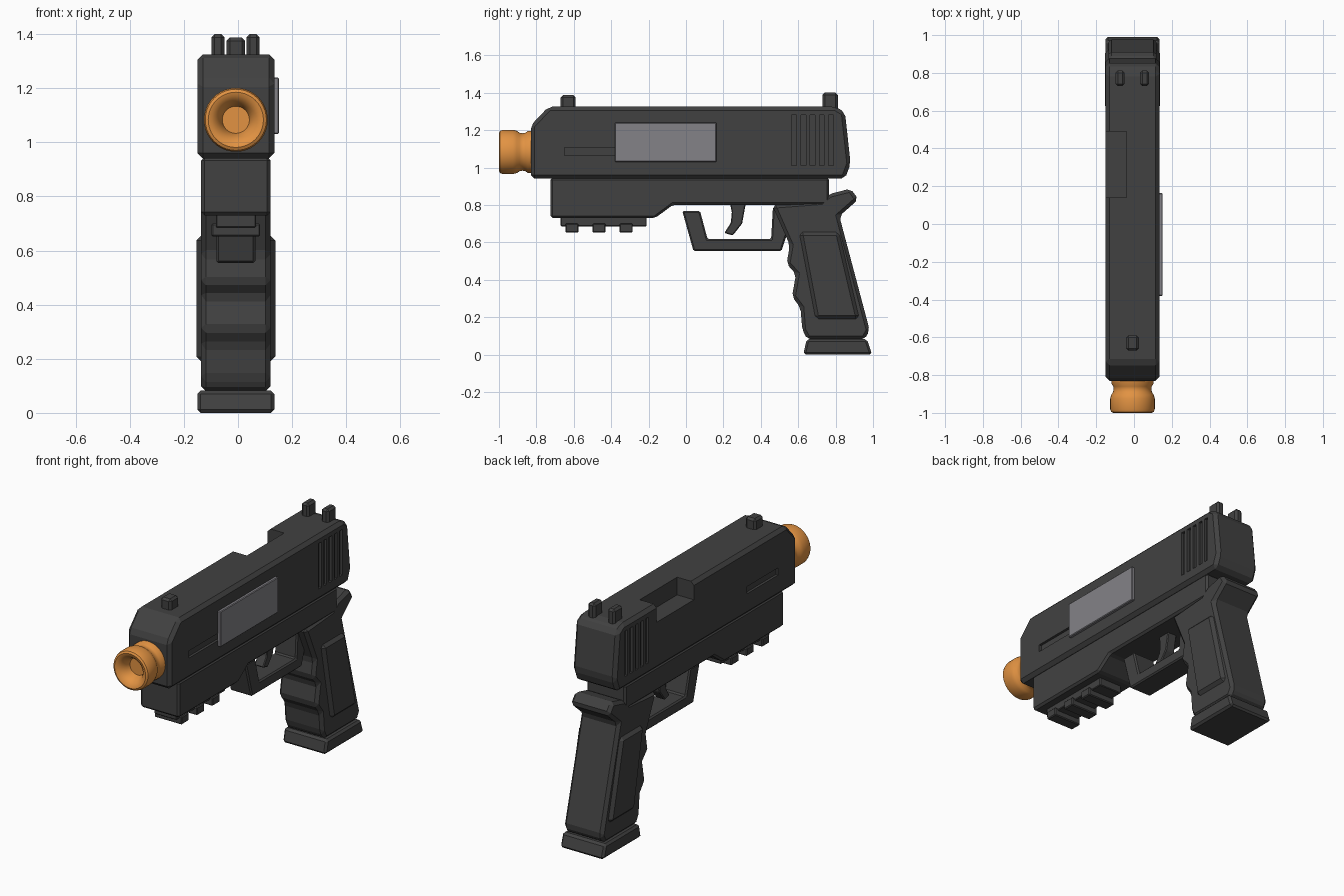
import bpy, bmesh, math

if "Cube" in bpy.data.objects:
    bpy.data.objects.remove(bpy.data.objects["Cube"])

CX = -0.008  # centre line of the body


def material(name, rgb):
    m = bpy.data.materials.new(name)
    m.diffuse_color = (*rgb, 1)
    m.use_nodes = True
    m.node_tree.nodes["Principled BSDF"].inputs["Base Color"].default_value = m.diffuse_color
    return m


DARK = material("dark_grey", (0.053, 0.053, 0.053))
GREY = material("mid_grey", (0.23, 0.225, 0.245))
ORANGE = material("orange", (0.76, 0.29, 0.055))


def apply(ob, mod):
    bpy.context.view_layer.objects.active = ob
    bpy.ops.object.modifier_apply(modifier=mod.name)


def prism(name, profile, half, mat=DARK, bevel=0.0, x=CX):
    """Extrude a (y, z) profile sideways and chamfer its edges."""
    bm = bmesh.new()
    face = bm.faces.new([bm.verts.new((x - half, y, z)) for y, z in profile])
    ext = bmesh.ops.extrude_face_region(bm, geom=[face])
    bmesh.ops.translate(bm, vec=(2 * half, 0, 0),
                        verts=[g for g in ext["geom"] if isinstance(g, bmesh.types.BMVert)])
    bmesh.ops.recalc_face_normals(bm, faces=bm.faces)
    me = bpy.data.meshes.new(name)
    bm.to_mesh(me)
    bm.free()
    me.materials.append(mat)
    ob = bpy.data.objects.new(name, me)
    bpy.context.collection.objects.link(ob)
    if bevel:
        mod = ob.modifiers.new("bevel", 'BEVEL')
        mod.width = bevel
        mod.segments = 1
        mod.limit_method = 'ANGLE'
        mod.angle_limit = math.radians(20)
        apply(ob, mod)
    return ob


def block(name, y0, y1, z0, z1, half, mat=DARK, bevel=0.0, x=CX):
    return prism(name, [(y0, z0), (y1, z0), (y1, z1), (y0, z1)], half, mat, bevel, x)


def cut(ob, cutter):
    mod = ob.modifiers.new("cut", 'BOOLEAN')
    mod.operation = 'DIFFERENCE'
    mod.solver = 'EXACT'
    mod.object = cutter
    apply(ob, mod)
    bpy.data.objects.remove(cutter)


# Slide with port, rear grip slots and a long front groove
slide = prism("slide", [(-0.83, 0.94), (-0.83, 1.225), (-0.735, 1.325), (0.80, 1.325),
                        (0.85, 1.295), (0.88, 1.02), (0.85, 0.94)], 0.142, bevel=0.02)
cut(slide, block("port_cutter", 0.14, 0.49, 1.22, 1.40, 0.08, x=-0.12))
for side in (-1, 1):
    sx = CX + side * 0.152
    for i in range(5):
        y = 0.565 + i * 0.0493
        cut(slide, block("slot_cutter", y, y + 0.026, 1.01, 1.28, 0.025, x=sx))
    cut(slide, block("groove_cutter", -0.65, -0.36, 1.065, 1.108, 0.025, x=sx))

# Grey side plate
block("side_plate", -0.38, 0.163, 1.03, 1.24, 0.011, GREY, 0.004, x=0.140)

# Sights
block("front_sight", -0.67, -0.59, 1.30, 1.387, 0.034, bevel=0.012)
for n, x in (("left", -0.074), ("right", 0.056)):
    block(n + "_rear_sight", 0.73, 0.812, 1.30, 1.40, 0.024, bevel=0.012, x=x)

# Frame under the slide
prism("frame", [(-0.725, 0.945), (-0.725, 0.73), (-0.165, 0.73), (-0.07, 0.80),
                (0.765, 0.80), (0.765, 0.945)], 0.128, bevel=0.012)

# Accessory rail
block("rail", -0.67, -0.21, 0.685, 0.735, 0.074, bevel=0.004)
for i, y in enumerate((-0.61, -0.465, -0.32)):
    block("rail_tooth_%d" % (i + 1), y - 0.035, y + 0.035, 0.652, 0.70, 0.09, bevel=0.005)

# Grip with finger steps and tang
prism("grip", [(0.46, 0.80), (0.72, 0.82), (0.765, 0.858), (0.88, 0.887), (0.922, 0.83),
               (0.82, 0.74), (0.982, 0.13), (0.955, 0.08), (0.65, 0.08), (0.622, 0.13),
               (0.612, 0.25), (0.567, 0.31), (0.588, 0.43), (0.538, 0.485),
               (0.555, 0.585)], 0.128, bevel=0.018)
prism("grip_panels", [(0.605, 0.655), (0.818, 0.655), (0.927, 0.19), (0.693, 0.19)],
      0.146, bevel=0.018)
prism("grip_base", [(0.627, 0.0), (0.995, 0.0), (0.968, 0.082), (0.645, 0.082)],
      0.142, bevel=0.012)

# Trigger and guard
prism("trigger_guard", [(-0.02, 0.768), (0.04, 0.553), (0.51, 0.553), (0.545, 0.66),
                        (0.50, 0.79), (0.465, 0.79), (0.455, 0.618), (0.115, 0.618),
                        (0.075, 0.768)], 0.072, bevel=0.008)
prism("trigger", [(0.235, 0.81), (0.32, 0.81), (0.30, 0.70), (0.25, 0.637),
                  (0.205, 0.65), (0.24, 0.705), (0.245, 0.76)], 0.03, bevel=0.005)

# Muzzle tip, turned around the barrel axis: (radius, y)
ring = [(0.05, -0.93), (0.056, -0.955), (0.07, -0.98), (0.088, -0.996), (0.102, -1.0),
        (0.113, -0.994), (0.118, -0.98), (0.118, -0.925), (0.113, -0.905), (0.103, -0.89),
        (0.10, -0.875), (0.102, -0.86), (0.112, -0.845), (0.112, -0.81)]
SEG = 40
bm = bmesh.new()
loops = [[bm.verts.new((CX + r * math.cos(2 * math.pi * k / SEG), y,
                        1.083 + r * math.sin(2 * math.pi * k / SEG))) for k in range(SEG)]
         for r, y in ring]
for a, b in zip(loops, loops[1:]):
    for k in range(SEG):
        j = (k + 1) % SEG
        bm.faces.new((a[k], a[j], b[j], b[k]))
bm.faces.new(loops[0])
bm.faces.new(loops[-1])
bmesh.ops.recalc_face_normals(bm, faces=bm.faces)
me = bpy.data.meshes.new("muzzle_tip")
bm.to_mesh(me)
bm.free()
me.materials.append(ORANGE)
tip = bpy.data.objects.new("muzzle_tip", me)
bpy.context.collection.objects.link(tip)
bpy.ops.object.select_all(action='DESELECT')
tip.select_set(True)
bpy.context.view_layer.objects.active = tip
bpy.ops.object.shade_smooth_by_angle(angle=math.radians(40))
